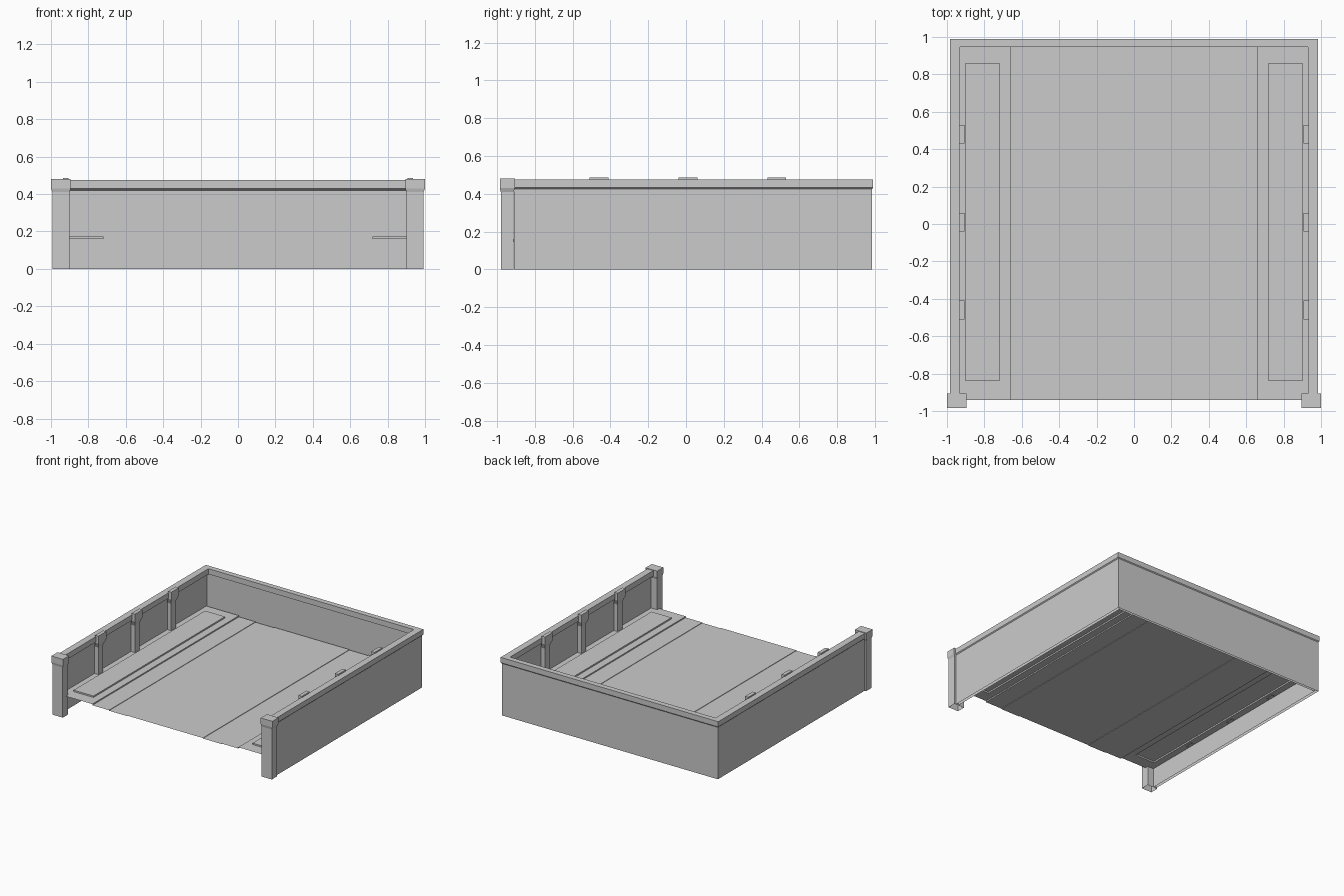
import bpy, bmesh

cube = bpy.data.objects.get("Cube")
if cube:
    bpy.data.objects.remove(cube, do_unlink=True)

# One plain grey for everything
grey = bpy.data.materials.new("plain_grey")
grey.use_nodes = True
colour = (0.6, 0.6, 0.6, 1)
grey.diffuse_color = colour
grey.node_tree.nodes["Principled BSDF"].inputs["Base Color"].default_value = colour


def loft(name, loops, closed=True, cap=False, up=False):
    """Bridge successive point loops into a surface, optionally capping the last."""
    bm = bmesh.new()
    rows = [[bm.verts.new(p) for p in loop] for loop in loops]
    for a, b in zip(rows, rows[1:]):
        n = len(a)
        for i in range(n if closed else n - 1):
            j = (i + 1) % n
            bm.faces.new((a[i], a[j], b[j], b[i]))
    if cap:
        bm.faces.new(rows[-1])
    bmesh.ops.recalc_face_normals(bm, faces=bm.faces[:])
    if up and sum(f.normal.z * f.calc_area() for f in bm.faces) < 0:
        bmesh.ops.reverse_faces(bm, faces=bm.faces[:])
    mesh = bpy.data.meshes.new(name)
    bm.to_mesh(mesh)
    bm.free()
    mesh.materials.append(grey)
    obj = bpy.data.objects.new(name, mesh)
    bpy.context.collection.objects.link(obj)
    return obj


def rect(x0, x1, y0, y1, z):
    return [(x0, y0, z), (x1, y0, z), (x1, y1, z), (x0, y1, z)]


def both_sides(name, rects):
    """Stacked rectangles, open below and capped above, on the left and the right."""
    for side, s in (("left", 1), ("right", -1)):
        loops = [[(s * x, y, z) for x, y, z in rect(*r)] for r in rects]
        loft(f"{side}_{name}", loops, cap=True, up=True)


# Hollow walls with a thicker top rail, swept round three sides
wall_profile = [(0.007, 0), (0.007, 0.425), (0, 0.432), (0, 0.475),
                (0.055, 0.475), (0.055, 0.43), (0.03, 0.42), (0.03, 0)]


def wall_path(inset, z):
    x, y = 0.985 - inset, 0.99 - 0.8 * inset
    return [(-x, -0.91, z), (-x, y, z), (x, y, z), (x, -0.91, z)]


loft("side_and_back_walls", [wall_path(d, z) for d, z in wall_profile], closed=False, up=True)

# Front corner posts with wider caps
both_sides("front_post", [
    (0.9, 0.992, -0.98, -0.912, 0),
    (0.9, 0.992, -0.98, -0.912, 0.41),
    (0.895, 1.0, -0.985, -0.905, 0.43),
    (0.895, 1.0, -0.985, -0.905, 0.48),
])

# Inner ribs with heads that rise just above the rail
for number, y in enumerate((-0.46, 0.01, 0.48), 1):
    both_sides(f"wall_rib_{number}", [
        (0.92, 0.957, y - 0.03, y + 0.03, 0.155),
        (0.92, 0.957, y - 0.03, y + 0.03, 0.38),
        (0.905, 0.935, y - 0.05, y + 0.05, 0.425),
        (0.905, 0.935, y - 0.05, y + 0.05, 0.486),
    ])

# Raised side floors, each with a pressed strip
both_sides("side_floor", [
    (0.66, 0.955, -0.94, 0.955, 0.16),
    (0.72, 0.9, -0.84, 0.86, 0.16),
    (0.72, 0.9, -0.84, 0.86, 0.172),
])

# Sunken centre floor with shallow lengthwise channels
half = [(0.66, 0.16), (0.66, 0.15), (0.51, 0.15), (0.51, 0.146), (0.34, 0.146), (0.34, 0.15)]
floor_profile = [(-x, z) for x, z in half] + half[::-1]
loft("centre_floor", [[(x, y, z) for x, z in floor_profile] for y in (-0.94, 0.955)],
     closed=False, up=True)
